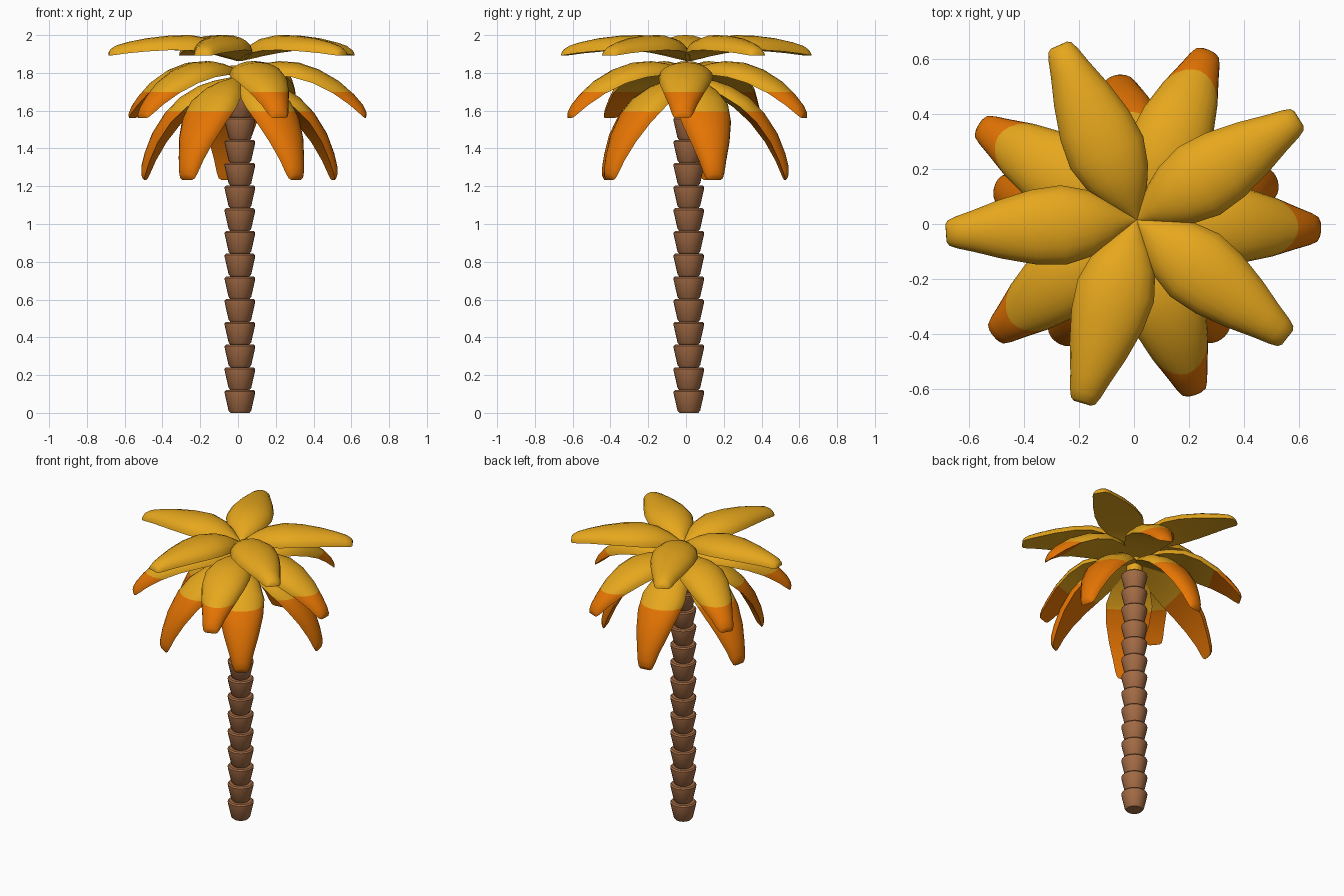
import bpy, bmesh, math
from mathutils import Matrix, Vector

if "Cube" in bpy.data.objects:
    bpy.data.objects.remove(bpy.data.objects["Cube"])

def material(name, col):
    m = bpy.data.materials.new(name)
    m.diffuse_color = (*col, 1)
    m.use_nodes = True
    m.node_tree.nodes["Principled BSDF"].inputs["Base Color"].default_value = m.diffuse_color
    return m

YELLOW = material("leaf yellow", (0.79, 0.385, 0.012))
ORANGE = material("leaf orange", (0.78, 0.175, 0.001))
BROWN = material("bark brown", (0.36, 0.145, 0.058))
CX, CY = 0.01, 0.015

def finish(name, bm, mats, angle):
    bmesh.ops.recalc_face_normals(bm, faces=bm.faces)
    me = bpy.data.meshes.new(name)
    bm.to_mesh(me)
    bm.free()
    for m in mats:
        me.materials.append(m)
    ob = bpy.data.objects.new(name, me)
    bpy.context.collection.objects.link(ob)
    bpy.ops.object.select_all(action='DESELECT')
    ob.select_set(True)
    bpy.context.view_layer.objects.active = ob
    bpy.ops.object.shade_smooth_by_angle(angle=math.radians(angle))
    return ob

# Round parts from a radius/height profile
SIDES = 20

def lathe(name, profile, z0, mat):
    bm = bmesh.new()
    rings = []
    for r, z in profile:
        rings.append([bm.verts.new((CX + r * math.cos(2 * math.pi * k / SIDES),
                                    CY + r * math.sin(2 * math.pi * k / SIDES),
                                    z + z0)) for k in range(SIDES)])
    for a, b in zip(rings, rings[1:]):
        for k in range(SIDES):
            n = (k + 1) % SIDES
            bm.faces.new((a[k], a[n], b[n], b[k]))
    bm.faces.new(rings[0])
    bm.faces.new(rings[-1])
    finish(name, bm, [mat], 35)

# Trunk: stacked flared cups, and the crown's core above it
CUP = [(0.05, 0), (0.06, 0.012), (0.08, 0.1), (0.081, 0.113), (0.073, 0.121)]
for i in range(14):
    lathe(f"trunk_ring_{i + 1}", CUP, 0.1203 * i, BROWN)
lathe("crown_core", [(0.05, 0), (0.05, 0.16)], 1.68, YELLOW)

# Leaf stations: distance, half width, rim height, crown height
STATIONS = [(0.0, 0.012, 0.0, 0.025), (0.05, 0.05, 0.012, 0.058), (0.1, 0.085, 0.024, 0.087),
            (0.17, 0.12, 0.036, 0.114), (0.27, 0.145, 0.045, 0.127), (0.38, 0.136, 0.042, 0.119),
            (0.5, 0.107, 0.03, 0.1), (0.6, 0.075, 0.016, 0.075), (0.66, 0.058, 0.005, 0.054),
            (0.688, 0.046, 0.0, 0.034), (0.697, 0.032, 0.0, 0.02)]
ARC = 10

def leaf(name, heading, pitch, base_z, scale, bend, cut):
    bm = bmesh.new()
    rows = []
    for s, w, rim, top in STATIONS:
        arch = bend * math.sin(math.pi * (s / 0.697) ** 1.3)
        rows.append([bm.verts.new((s, w * math.cos(math.pi * k / ARC),
                                   arch + rim + (top - rim) * math.sin(math.pi * k / ARC)))
                     for k in range(ARC + 1)])
    for a, b in zip(rows, rows[1:]):
        for k in range(ARC):
            bm.faces.new((a[k], a[k + 1], b[k + 1], b[k]))
        bm.faces.new((a[ARC], a[0], b[0], b[ARC]))  # flat underside
    bm.faces.new(rows[0])
    bm.faces.new(rows[-1])
    bm.transform(Matrix.Translation((CX, CY, base_z))
                 @ Matrix.Rotation(math.radians(heading), 4, 'Z')
                 @ Matrix.Rotation(math.radians(-pitch), 4, 'Y')
                 @ Matrix.Diagonal((scale, 1, 1, 1)))
    # orange tip below the cut height
    if cut:
        bmesh.ops.bisect_plane(bm, geom=bm.verts[:] + bm.edges[:] + bm.faces[:],
                               plane_co=(0, 0, cut), plane_no=(0, 0, 1))
        for f in bm.faces:
            f.material_index = int(f.calc_center_median().z < cut)
    finish(name, bm, [YELLOW, ORANGE], 40)

# Three tiers of five leaves: start heading, pitch, base height, length scale, bend, colour cut
TIERS = {"top_leaf": (32, 2.5, 1.862, 1.0, 0.0, None),
         "middle_leaf": (67, -19, 1.79, 1.01, 0.045, 1.70),
         "lower_leaf": (15.5, -46, 1.765, 1.06, 0.048, 1.595)}
for name, (start, pitch, z, scale, bend, cut) in TIERS.items():
    for i, step in enumerate((0, 82, 152, 221.5, 290)):
        leaf(f"{name}_{i + 1}", start + step, pitch, z, scale, bend, cut)
